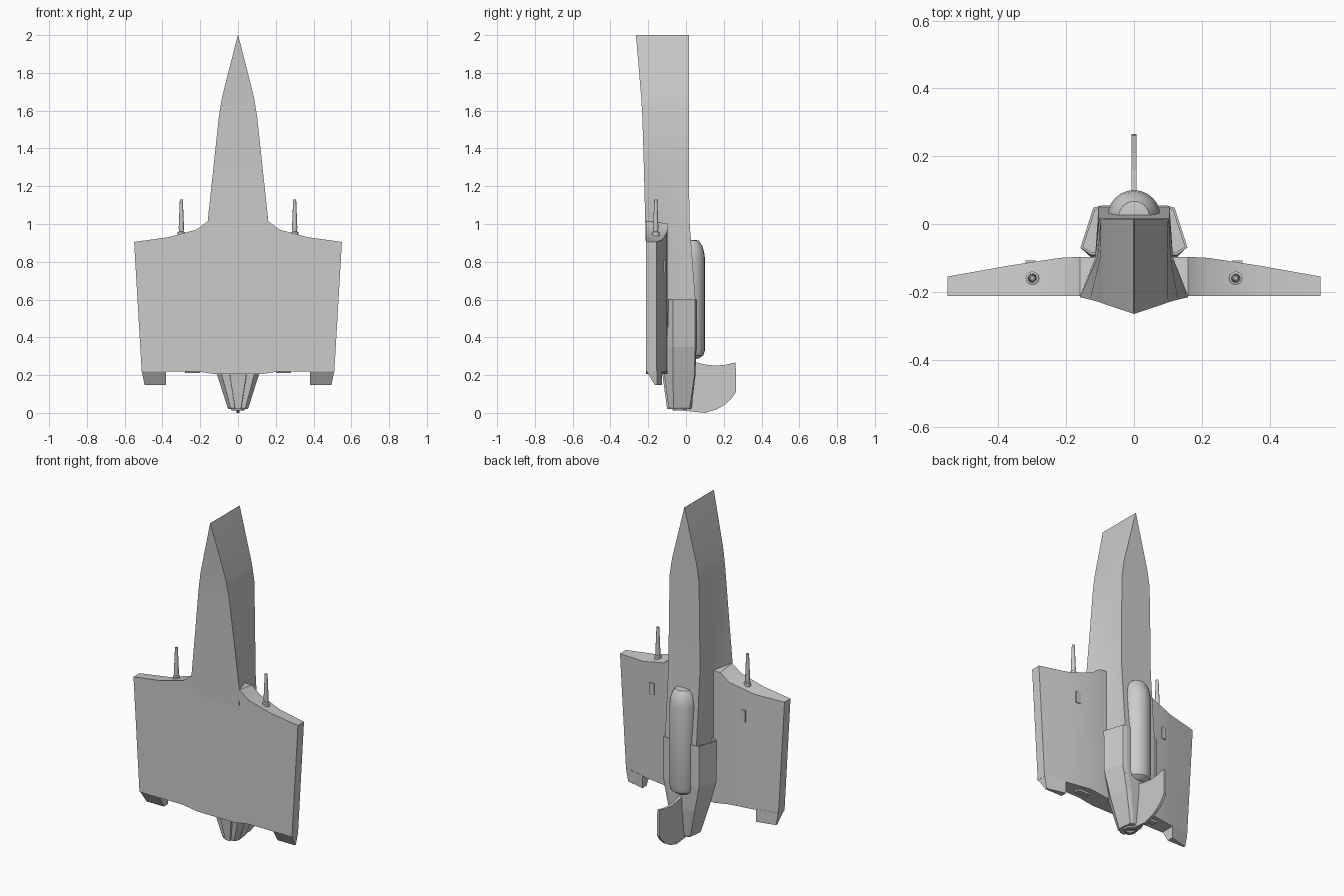
import bpy, bmesh, math

if "Cube" in bpy.data.objects:
    bpy.data.objects.remove(bpy.data.objects["Cube"])


def loft(name, rings, smooth=False, mirror=False):
    """Skin a list of equal-length closed rings and cap both ends."""
    bm = bmesh.new()
    vs = [[bm.verts.new(p) for p in r] for r in rings]
    n = len(rings[0])
    for a, b in zip(vs, vs[1:]):
        for i in range(n):
            j = (i + 1) % n
            bm.faces.new((a[i], a[j], b[j], b[i]))
    bm.faces.new(vs[0][::-1])
    bm.faces.new(vs[-1])
    bmesh.ops.recalc_face_normals(bm, faces=bm.faces)
    me = bpy.data.meshes.new(name)
    bm.to_mesh(me)
    bm.free()
    ob = bpy.data.objects.new(name, me)
    bpy.context.collection.objects.link(ob)
    if mirror:
        m = ob.modifiers.new("Mirror", 'MIRROR')
        m.use_mirror_merge = False
    if smooth:
        bpy.ops.object.select_all(action='DESELECT')
        ob.select_set(True)
        bpy.context.view_layer.objects.active = ob
        bpy.ops.object.shade_smooth_by_angle(angle=math.radians(35))
    return ob


def sym(half, z):
    """Right-hand half section (x, y), mirrored into a ring at height z."""
    return [(x, y, z) for x, y in half] + [(-x, y, z) for x, y in reversed(half)]


def lathe(name, cx, cy, profile, n=16, mirror=False):
    rings = [[(cx + r * math.cos(2 * math.pi * i / n), cy + r * math.sin(2 * math.pi * i / n), z)
              for i in range(n)] for r, z in profile]
    return loft(name, rings, True, mirror)


def prism(name, pts, x0, x1, mirror=False):
    """Side profile (y, z) extruded along x."""
    return loft(name, [[(x, y, z) for y, z in pts] for x in (x0, x1)], mirror=mirror)


# fuselage with a chisel nose
fus = [  # z, belly half width, belly y, waist half width, back half width, back y
    (2.0, .001, -.265, .001, .001, .015),
    (1.67, .085, -.237, .085, .083, .015),
    (1.57, .101, -.231, .1, .098, .016),
    (1.3, .13, -.223, .108, .103, .016),
    (1.02, .16, -.216, .115, .105, .018),
    (.6, .15, -.205, .115, .105, .05),
    (.3, .12, -.2, .11, .1, .05)]
loft("fuselage", [sym([(w, yb), (wm, -.1), (wt, yt)], z) for z, w, yb, wm, wt, yt in fus], True)

# rear engine body with side intakes, tapering to the tail
rear = [
    (.6, [(.125, -.092), (.158, -.07), (.12, .048), (.095, .055)]),
    (.35, [(.125, -.1), (.155, -.07), (.12, .048), (.095, .055)]),
    (.2, [(.085, -.115), (.11, -.07), (.09, .045), (.06, .05)]),
    (.03, [(.04, -.092), (.056, -.065), (.045, .02), (.03, .03)]),
    (.02, [(.036, -.088), (.05, -.06), (.04, .015), (.026, .025)])]
body = loft("engine_body", [sym(h, z) for z, h in rear])
bm = bmesh.new()
bm.from_mesh(body.data)
bm.faces.ensure_lookup_table()
mouth = max(bm.faces, key=lambda f: f.calc_center_median().z)
bmesh.ops.inset_region(bm, faces=[mouth], thickness=.008)
geo = bmesh.ops.extrude_face_region(bm, geom=[mouth])['geom']
bmesh.ops.delete(bm, geom=[mouth], context='FACES_ONLY')
bmesh.ops.translate(bm, verts=[g for g in geo if isinstance(g, bmesh.types.BMVert)], vec=(0, 0, -.06))
bmesh.ops.recalc_face_normals(bm, faces=bm.faces)
bm.to_mesh(body.data)
bm.free()

# ridge under the tail and nozzle
loft("tail_ridge", [sym([(.05, -.13), (.055, -.06)], .24), sym([(.015, -.1), (.022, -.06)], .02)])
lathe("nozzle", 0, -.035, [(.04, .03), (.034, .012), (.024, .012), (.02, .02)])

# wings, lofted across the span
wing = [  # leading x, trailing x, top y, leading z, trailing z
    (-.55, -.51, -.155, .905, .22), (-.37, -.36, -.123, .93, .22),
    (-.22, -.22, -.1, .97, .22), (-.16, -.12, -.097, 1.015, .205)]
wing += [(-a, -b, y, l, t) for a, b, y, l, t in reversed(wing)]
loft("wings", [[(a, -.213, l), (a, y, l - .012 * (abs(a) < .5)), (b, y, t), (b, -.213, t)]
               for a, b, y, l, t in wing], True)

# trailing-edge flaps
loft("flap", [[(x, -.212, .225), (x2, -.165, .148), (x2, y, .148), (x, y, .225)]
              for x, x2, y in ((.38, .38, -.126), (.51, .495, -.154))], mirror=True)

# vents on the trailing edge and small plates on the wing top
prism("wing_vent", [(-.18, .23), (-.17, .21), (-.14, .21), (-.13, .23)], .2, .28, True)
prism("wing_plate", [(-.13, .74), (-.108, .74), (-.108, .81), (-.13, .81)], .29, .32, True)

# wing guns
lathe("gun", .3, -.16, [(.02, .93), (.02, .957), (.012, .96), (.014, .98), (.008, 1.13),
                        (.004, 1.13), (.004, 1.11)], 12, True)

# dorsal pod with rounded ends
lathe("dorsal_pod", 0, .022, [(.03, .285), (.05, .29), (.07, .305), (.078, .33), (.078, .82),
                              (.074, .85), (.064, .885), (.045, .913), (.02, .916)], 24)

# tail fin with a curved lower edge
prism("tail_fin", [(-.03, .2), (.05, .268), (.1, .256), (.16, .25), (.21, .255), (.263, .267),
                   (.265, .11), (.24, .075), (.205, .043), (.16, .017), (.1, .0),
                   (.04, .006), (-.03, .015)], -.008, .008)
